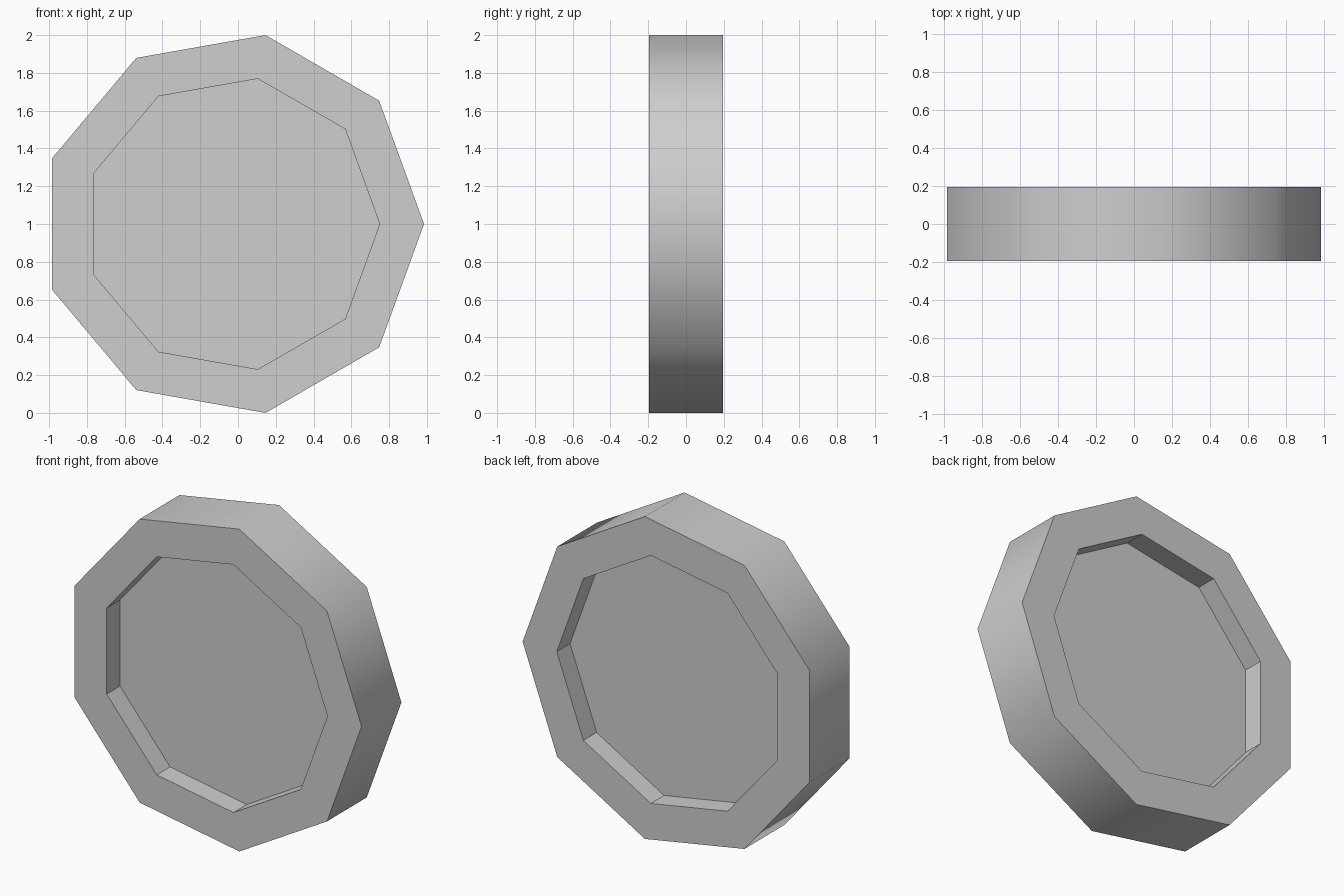
import bpy
import bmesh
import math

default_cube = bpy.data.objects.get("Cube")
if default_cube:
    bpy.data.objects.remove(default_cube, do_unlink=True)

SIDES = 9
OUTER, INNER = 1.0154, 0.781
HALF_WIDTH, HALF_WEB = 0.195, 0.065
CENTRE_X = OUTER * (math.cos(math.pi / SIDES) - 1) / 2

# Plain light grey
grey = bpy.data.materials.new("light_grey")
grey.use_nodes = True
colour = (0.62, 0.62, 0.62, 1)
grey.diffuse_color = colour
grey.node_tree.nodes["Principled BSDF"].inputs["Base Color"].default_value = colour

bm = bmesh.new()


def ring(radius, y):
    """One nine-sided loop of vertices, with a corner pointing to +x."""
    angles = [2 * math.pi * i / SIDES for i in range(SIDES)]
    return [bm.verts.new((CENTRE_X + radius * math.cos(a), y,
                          1 + radius * math.sin(a))) for a in angles]


def bridge(a, b):
    """Join two loops with a band of quads."""
    return [bm.faces.new((a[i], a[(i + 1) % SIDES], b[(i + 1) % SIDES], b[i]))
            for i in range(SIDES)]


# Wheel: outer rim, raised borders and a recessed web on both sides
profile = [(INNER, -HALF_WEB), (INNER, -HALF_WIDTH), (OUTER, -HALF_WIDTH),
           (OUTER, HALF_WIDTH), (INNER, HALF_WIDTH), (INNER, HALF_WEB)]
loops = [ring(r, y) for r, y in profile]
bands = [bridge(a, b) for a, b in zip(loops, loops[1:])]
bm.faces.new(loops[0])
bm.faces.new(loops[-1])
bmesh.ops.recalc_face_normals(bm, faces=bm.faces[:])

# Only the outer rim is smooth, with crisp edges against the borders
rim = set(bands[2])
for face in rim:
    face.smooth = True
for edge in bm.edges:
    edge.smooth = all(f in rim for f in edge.link_faces)

mesh = bpy.data.meshes.new("wheel")
bm.to_mesh(mesh)
bm.free()
mesh.materials.append(grey)
wheel = bpy.data.objects.new("wheel", mesh)
bpy.context.collection.objects.link(wheel)
